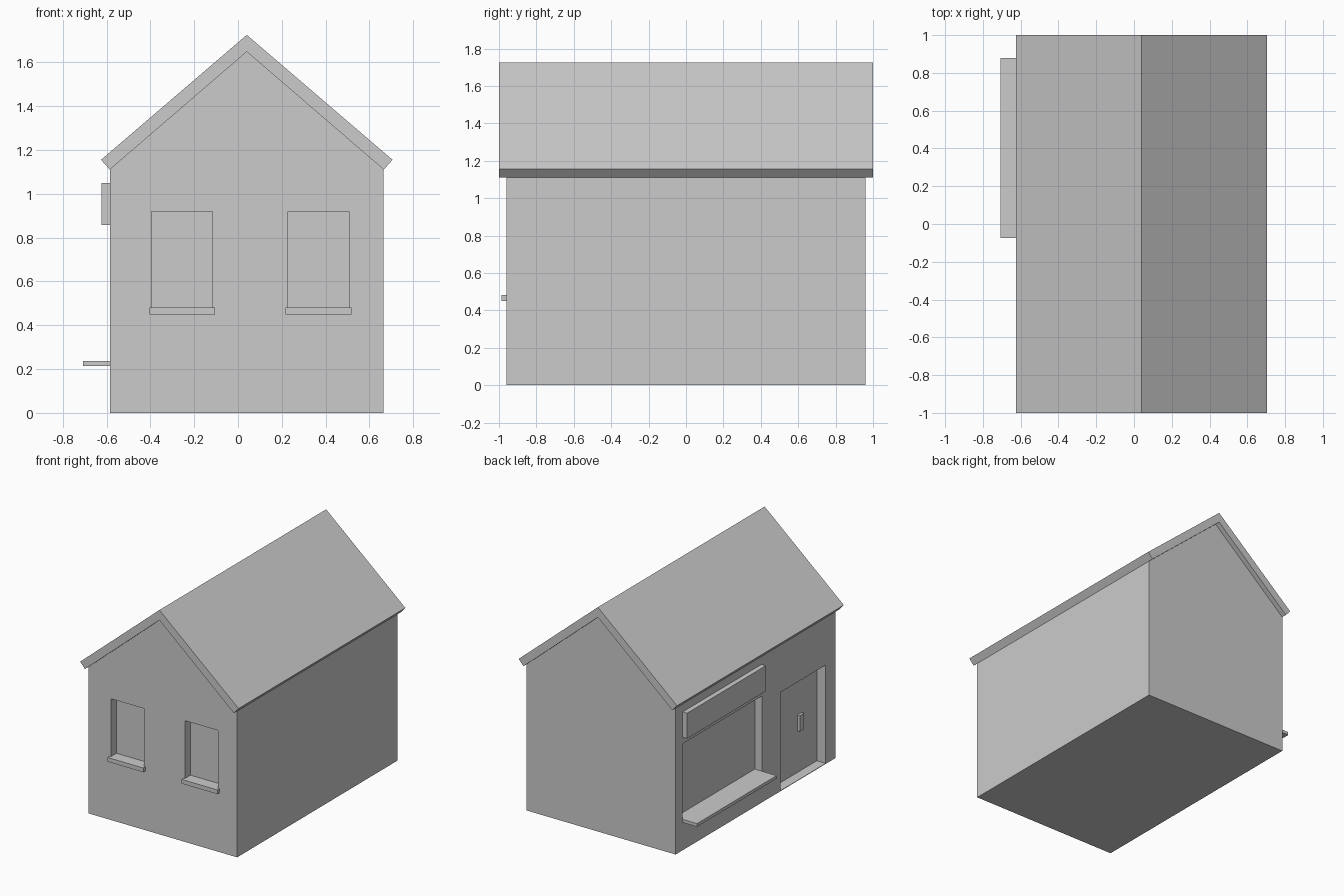
import bpy

cube = bpy.data.objects.get("Cube")
if cube:
    bpy.data.objects.remove(cube, do_unlink=True)

GREY = (0.6, 0.6, 0.6, 1)
plaster = bpy.data.materials.new("plain grey")
plaster.use_nodes = True
plaster.diffuse_color = GREY
plaster.node_tree.nodes["Principled BSDF"].inputs["Base Color"].default_value = GREY


def extrude(name, profile, y0, y1):
    """Solid from an x-z outline running from y0 to y1."""
    n = len(profile)
    verts = [(x, y, z) for y in (y0, y1) for x, z in profile]
    faces = [list(range(n)), list(range(2 * n - 1, n - 1, -1))]
    faces += [(i, i + n, (i + 1) % n + n, (i + 1) % n) for i in range(n)]
    mesh = bpy.data.meshes.new(name)
    mesh.from_pydata(verts, [], faces)
    mesh.materials.append(plaster)
    obj = bpy.data.objects.new(name, mesh)
    bpy.context.collection.objects.link(obj)
    return obj


def box(name, x, y, z):
    return extrude(name, [(x[0], z[0]), (x[1], z[0]), (x[1], z[1]), (x[0], z[1])], *y)


def cut(target, x, y, z):
    """Cut a box-shaped recess and remove the cutter."""
    cutter = box("cutter", x, y, z)
    cutter.hide_render = True
    mod = target.modifiers.new("recess", "BOOLEAN")
    mod.operation, mod.solver, mod.object = "DIFFERENCE", "EXACT", cutter
    bpy.context.view_layer.objects.active = target
    bpy.ops.object.modifier_apply(modifier=mod.name)
    bpy.data.objects.remove(cutter, do_unlink=True)


MID, HALF, EAVE, RIDGE = 0.04, 0.625, 1.11, 1.648
LEFT, RIGHT, FRONT, BACK = MID + HALF, MID - HALF, -0.96, 0.96

# House body with gables
walls = extrude("walls", [(RIGHT, 0), (LEFT, 0), (LEFT, EAVE), (MID, RIDGE), (RIGHT, EAVE)],
                FRONT, BACK)

# Pitched roof slab with square-cut eaves
extrude("roof", [(RIGHT, EAVE), (MID, RIDGE), (LEFT, EAVE),
                 (LEFT + 0.04, 1.155), (MID, 1.725), (RIGHT - 0.04, 1.155)], -1, 1)

# Gable windows and their sills
for side, x in (("right", -0.255), ("left", 0.367)):
    cut(walls, (x - 0.139, x + 0.139), (FRONT - 0.1, FRONT + 0.065), (0.47, 0.92))
    box(side + "_window_sill", (x - 0.15, x + 0.15), (-0.986, FRONT + 0.065), (0.45, 0.482))

# Shop window, counter and sign board
cut(walls, (RIGHT - 0.1, RIGHT + 0.06), (-0.075, 0.875), (0.225, 0.808))
box("shop_counter", (-0.708, RIGHT + 0.06), (-0.075, 0.88), (0.213, 0.237))
box("sign_board", (-0.622, RIGHT + 0.01), (-0.07, 0.875), (0.857, 1.05))

# Recessed entrance with double doors and handle
DOOR = RIGHT + 0.08
cut(walls, (RIGHT - 0.1, DOOR), (-0.84, -0.3), (0.004, 0.75))
for side, y0, y1 in (("right", -0.84, -0.581), ("left", -0.579, -0.3)):
    box(side + "_door", (DOOR - 0.005, DOOR + 0.01), (y0, y1), (0.004, 0.75))
box("door_handle", (DOOR - 0.025, DOOR), (-0.66, -0.608), (0.32, 0.44))
